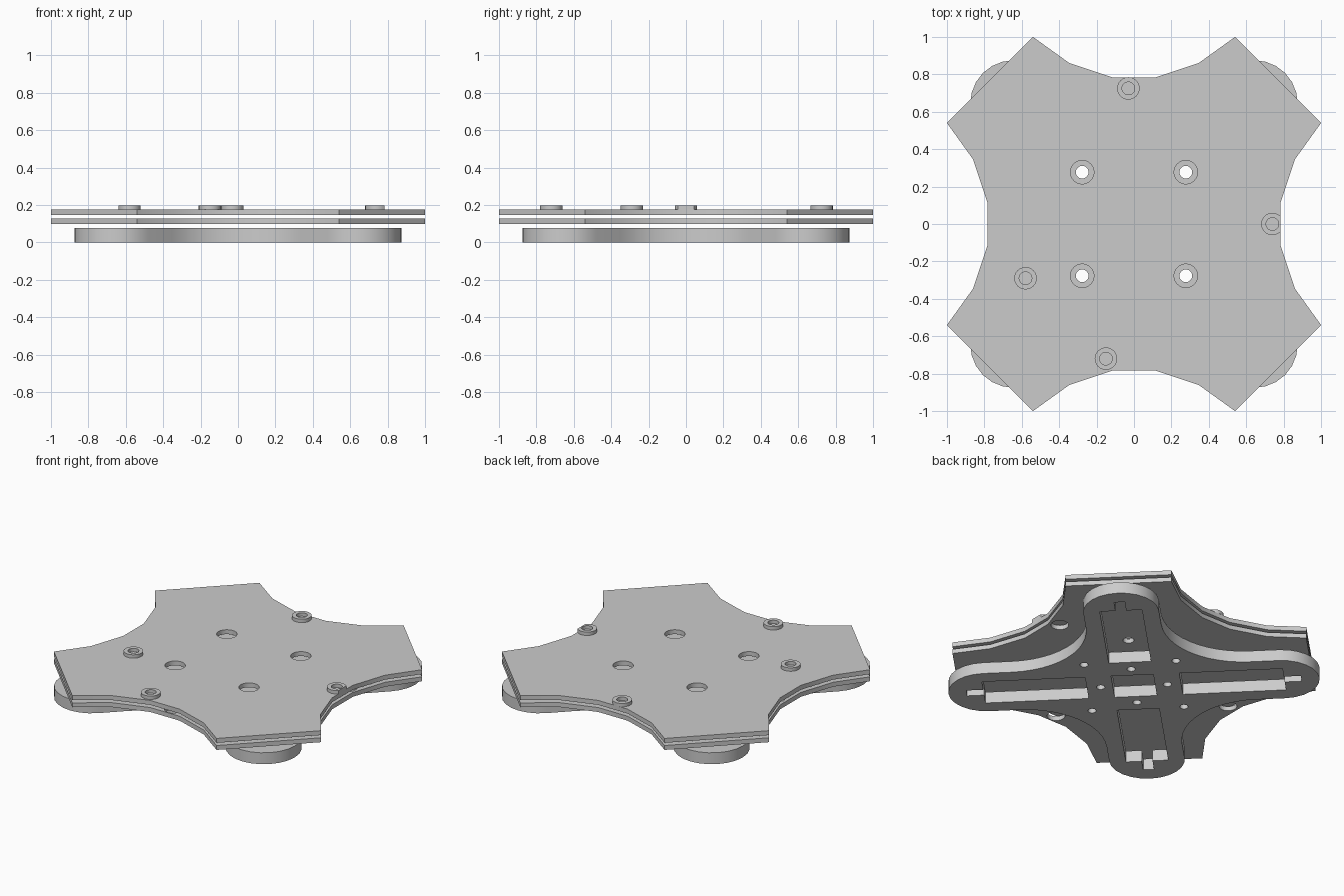
import bpy
import bmesh
from math import cos, sin, pi, sqrt
from mathutils import Vector, Matrix

if "Cube" in bpy.data.objects:
    bpy.data.objects.remove(bpy.data.objects["Cube"])

grey = bpy.data.materials.new("light_grey")
grey.use_nodes = True
grey.diffuse_color = (0.6, 0.6, 0.6, 1)
grey.node_tree.nodes["Principled BSDF"].inputs["Base Color"].default_value = (0.6, 0.6, 0.6, 1)


def arc(cx, cy, r, start, end, steps):
    angles = [start + (end - start) * i / steps for i in range(steps + 1)]
    return [Vector((cx + r * cos(a), cy + r * sin(a))) for a in angles]


def circle(cx, cy, r, steps=24):
    return arc(cx, cy, r, 0, 2 * pi, steps)[:-1]


def turn(points, angle):
    return [Matrix.Rotation(angle, 2) @ Vector(p) for p in points]


def four_turns(points, start=0):
    return [turn(points, start + i * pi / 2) for i in range(4)]


def sheet(name, loops, bottom, top):
    """Flat part from an outer loop and any hole loops."""
    curve = bpy.data.curves.new(name, "CURVE")
    curve.dimensions = "2D"
    curve.fill_mode = "BOTH"
    curve.extrude = (top - bottom) / 2
    for loop in loops:
        spline = curve.splines.new("POLY")
        spline.points.add(len(loop) - 1)
        for point, p in zip(spline.points, loop):
            point.co = (p[0], p[1], 0, 1)
        spline.use_cyclic_u = True
    obj = bpy.data.objects.new(name, curve)
    bpy.context.collection.objects.link(obj)
    bpy.ops.object.select_all(action="DESELECT")
    obj.select_set(True)
    bpy.context.view_layer.objects.active = obj
    bpy.ops.object.convert(target="MESH")
    obj = bpy.context.object
    bm = bmesh.new()
    bm.from_mesh(obj.data)
    bmesh.ops.translate(bm, verts=bm.verts, vec=(0, 0, (top + bottom) / 2))
    bmesh.ops.remove_doubles(bm, verts=bm.verts, dist=0.0005)
    bmesh.ops.recalc_face_normals(bm, faces=bm.faces)
    bm.to_mesh(obj.data)
    bm.free()
    obj.data.materials.clear()
    obj.data.materials.append(grey)
    bpy.ops.object.shade_smooth_by_angle(angle=0.5)
    return obj


# Cross-shaped base: four round-ended arms joined by concave fillets
ARM, REACH, FILLET = 0.232, 0.91, 0.5
corner = ARM + FILLET
quarter = arc(REACH, 0, ARM, -pi / 2, pi / 2, 12) + arc(corner, corner, FILLET, 1.5 * pi, pi, 12)
base_outline = sum(four_turns(quarter, pi / 4), [])

# Base openings: centre square, keyhole slots in the arms, screw holes
W, N = 0.13, 0.033
slot = [(0.29, -W), (0.925, -W), (0.925, -N), (1.03, -N), (1.03, N), (0.925, N), (0.925, W), (0.29, W)]
square = turn([(-W, -W), (W, -W), (W, W), (-W, W)], pi / 4)
openings = [square] + four_turns(slot, pi / 4)
openings += four_turns(circle(0.205, 0, 0.026, 16), pi / 4)
openings += four_turns(circle(0.4, 0, 0.026, 16))
sheet("cross_base", [base_outline] + openings, 0, 0.077)

# Two matching plates with flared corners
side = [(0.782, -0.11), (0.782, 0.11), (0.86, 0.345), (1.0, 0.54), (0.54, 1.0), (0.345, 0.86)]
plate_outline = sum(four_turns(side), [])
mount = 0.277 * sqrt(2)
grommet_holes = [circle(x, y, 0.055) for x, y in [(0.72, 0.15), (0.02, -0.72), (-0.71, 0.05)]]
sheet("lower_plate", [plate_outline] + four_turns(circle(mount, 0, 0.034), pi / 4) + grommet_holes, 0.097, 0.127)
sheet("upper_plate", [plate_outline] + four_turns(circle(mount, 0, 0.063), pi / 4), 0.145, 0.175)

# Raised collars on the upper plate, trimmed at the plate edge
for i, (x, y) in enumerate([(-0.03, 0.725), (0.74, 0), (-0.58, -0.29), (-0.15, -0.72)]):
    outer = [(min(p.x, 0.782), p.y) for p in circle(x, y, 0.06)]
    sheet(f"collar_{i + 1}", [outer, circle(x, y, 0.034)], 0.175, 0.198)
